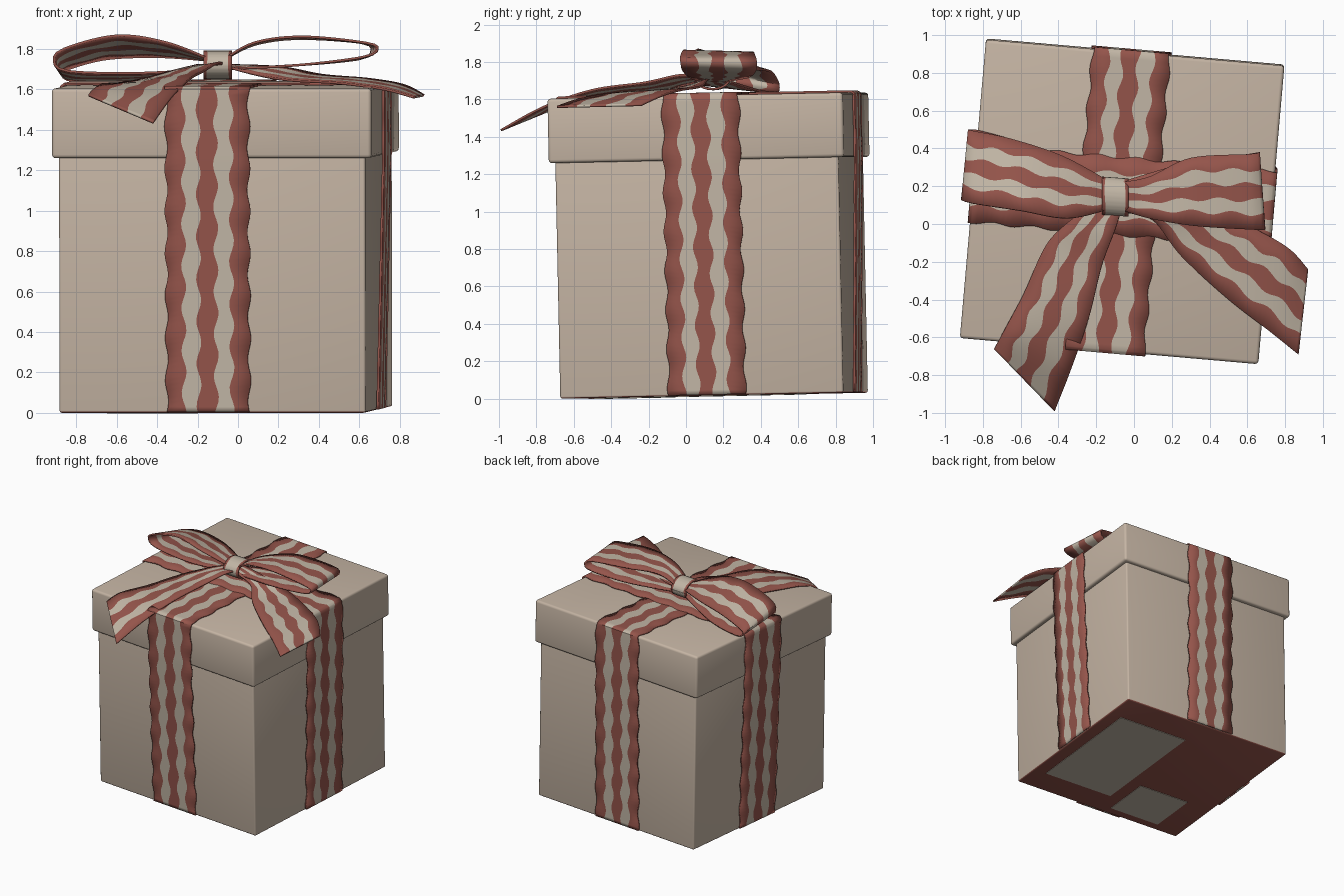
import bpy, bmesh, math
from mathutils import Vector, Matrix

if "Cube" in bpy.data.objects:
    bpy.data.objects.remove(bpy.data.objects["Cube"])


def material(name, rgb):
    m = bpy.data.materials.new(name)
    m.use_nodes = True
    m.diffuse_color = (*rgb, 1)
    m.node_tree.nodes["Principled BSDF"].inputs["Base Color"].default_value = (*rgb, 1)
    return m


paper = material("beige_paper", (0.56, 0.46, 0.37))
cream = material("ribbon_cream", (0.54, 0.47, 0.38))
red = material("ribbon_red", (0.30, 0.09, 0.07))

# The whole box is turned and leans very slightly
FRAME = (Matrix.Translation((-0.06, 0.15, 0.016))
         @ Matrix.Rotation(math.radians(-5), 4, "Z")
         @ Matrix.Rotation(math.radians(1.2), 4, "X"))


def finish(name, bm, mats, matrix=None, angle=40):
    mesh = bpy.data.meshes.new(name)
    bm.to_mesh(mesh)
    bm.free()
    for m in mats:
        mesh.materials.append(m)
    ob = bpy.data.objects.new(name, mesh)
    bpy.context.collection.objects.link(ob)
    if matrix:
        ob.matrix_world = matrix
    bpy.ops.object.select_all(action="DESELECT")
    ob.select_set(True)
    bpy.context.view_layer.objects.active = ob
    bpy.ops.object.shade_smooth_by_angle(angle=math.radians(angle))
    return ob


def box(name, low, high, mats, bevel=0.0, red_base=False):
    bm = bmesh.new()
    bmesh.ops.create_cube(bm, size=1)
    low, high = Vector(low), Vector(high)
    for v in bm.verts:
        v.co = (low + high) / 2 + v.co * (high - low)
    if bevel:
        bmesh.ops.bevel(bm, geom=bm.edges[:], offset=bevel, segments=3,
                        profile=0.5, affect="EDGES")
    bm.normal_update()
    if red_base:
        for f in bm.faces:
            f.material_index = int(f.normal.z < -0.5)
    return finish(name, bm, mats, FRAME)


def spline(p0, p1, p2, p3, t):
    return 0.5 * (2 * p1 + (p2 - p0) * t + (2 * p0 - 5 * p1 + 4 * p2 - p3) * t * t
                  + (3 * p1 - p0 - 3 * p2 + p3) * t ** 3)


STRIPES = (0, 0.21, 0.39, 0.6, 0.79, 1)


def ribbon(name, rails, cuts=STRIPES, smooth=True, wave=0.03, edge_wave=0.0, matrix=None):
    """Striped sheet between two edge rails, with wavy stripe borders."""
    rails = [(Vector(a), Vector(b)) for a, b in rails]
    rows = []
    for i in range(len(rails) - 1):
        four = [rails[min(max(i + k, 0), len(rails) - 1)] for k in (-1, 0, 1, 2)]
        span = (sum(four[2], Vector()) - sum(four[1], Vector())).length / 2
        n = max(3, int(span / 0.025))
        for j in range(n + (i == len(rails) - 2)):
            t = j / n
            if smooth:
                rows.append([spline(*(q[s] for q in four), t) for s in (0, 1)])
            else:
                rows.append([four[1][s].lerp(four[2][s], t) for s in (0, 1)])
    bm = bmesh.new()
    grid, run, last = [], 0, None
    for a, b in rows:
        mid = (a + b) / 2
        run += (mid - last).length if last else 0
        last = mid
        line = []
        for k, c in enumerate(cuts):
            amp = edge_wave if k in (0, len(cuts) - 1) else wave
            c += amp * math.sin(run * 30 + k * 1.9)
            line.append(bm.verts.new(a.lerp(b, c)))
        grid.append(line)
    for r, s in zip(grid, grid[1:]):
        for k in range(len(cuts) - 1):
            f = bm.faces.new((r[k], r[k + 1], s[k + 1], s[k]))
            f.material_index = k % 2
    bmesh.ops.recalc_face_normals(bm, faces=bm.faces[:])
    ob = finish(name, bm, [red, cream], matrix, 50)
    mod = ob.modifiers.new("cloth_thickness", "SOLIDIFY")
    mod.thickness, mod.offset = 0.012, 0
    return ob


# Box body, lid and the patches under the base
BODY, LID = 0.76, 0.793
box("box_body", (-BODY, -BODY, 0), (BODY, BODY, 1.5), [paper, red], 0.012, True)
box("box_lid", (-LID, -LID, 1.26), (LID, LID, 1.605), [paper], 0.018)
box("large_base_patch", (0.03, -0.53, -0.004), (0.65, 0.5, 0.002), [cream])
box("small_base_patch", (-0.53, -0.68, -0.004), (-0.08, -0.27, 0.002), [cream])

# Flat bands wrapped over the box in both directions
for name, shift, lift, turned in (("front_back_band", -0.02, 0, False),
                                  ("side_band", 0.03, 0.003, True)):
    path = [(-BODY - 0.008, 0.005), (-LID - 0.006, 1.26), (-LID - 0.006, 1.6)]
    path += [(-LID + 0.01, 1.611 + lift)]
    path += [(-u, z) for u, z in reversed(path)]
    rails = []
    for u, z in path:
        ends = [(shift + side * 0.205, u, z) for side in (-1, 1)]
        rails.append([(y, x, z) if turned else (x, y, z) for x, y, z in ends])
    ribbon(name, rails, smooth=False, edge_wave=0.02, matrix=FRAME)

# Bow loops: out along the top, round the end and back beneath
ribbon("right_bow_loop", [
    ((-.12, .08, 1.74), (-.12, .22, 1.74)),
    ((-.35, .03, 1.83), (-.38, .36, 1.76)),
    ((-.60, .07, 1.865), (-.65, .45, 1.75)),
    ((-.86, .11, 1.80), (-.84, .49, 1.70)),
    ((-.91, .13, 1.74), (-.87, .50, 1.67)),
    ((-.84, .13, 1.69), (-.80, .49, 1.64)),
    ((-.50, .08, 1.68), (-.50, .40, 1.645)),
    ((-.12, .08, 1.70), (-.12, .22, 1.70))])
ribbon("left_bow_loop", [
    ((-.08, .08, 1.74), (-.08, .22, 1.74)),
    ((.08, .03, 1.83), (.08, .25, 1.82)),
    ((.32, -.01, 1.86), (.30, .35, 1.85)),
    ((.63, -.03, 1.83), (.61, .37, 1.83)),
    ((.69, -.03, 1.80), (.66, .38, 1.79)),
    ((.62, -.02, 1.76), (.60, .37, 1.75)),
    ((.30, .02, 1.72), (.30, .33, 1.72)),
    ((-.08, .08, 1.70), (-.08, .22, 1.70))])

# Loose tails draped over the lid
ribbon("right_tail", [
    ((-.20, .12, 1.72), (-.06, .10, 1.72)),
    ((-.36, .00, 1.68), (-.10, -.03, 1.73)),
    ((-.47, -.12, 1.65), (-.17, -.22, 1.69)),
    ((-.58, -.36, 1.63), (-.24, -.50, 1.65)),
    ((-.68, -.55, 1.62), (-.33, -.76, 1.56)),
    ((-.74, -.66, 1.57), (-.42, -.99, 1.435))])
ribbon("left_tail", [
    ((-.10, .20, 1.72), (-.05, .06, 1.71)),
    ((.20, .12, 1.71), (.10, .02, 1.67)),
    ((.42, .08, 1.67), (.25, -.17, 1.645)),
    ((.65, -.03, 1.65), (.50, -.40, 1.63)),
    ((.82, -.13, 1.62), (.72, -.57, 1.60)),
    ((.92, -.24, 1.57), (.87, -.69, 1.56))])

# Knot wrapped round the middle
ring = []
for i in range(25):
    a = math.tau * i / 24
    y, z = 0.15 + 0.095 * math.cos(a), 1.72 + 0.065 * math.sin(a)
    ring.append(((-.17, y, z), (-.03, y - 0.01, z)))
ribbon("bow_knot", ring, cuts=(0, 0.12, 0.88, 1), smooth=False, wave=0.02)
